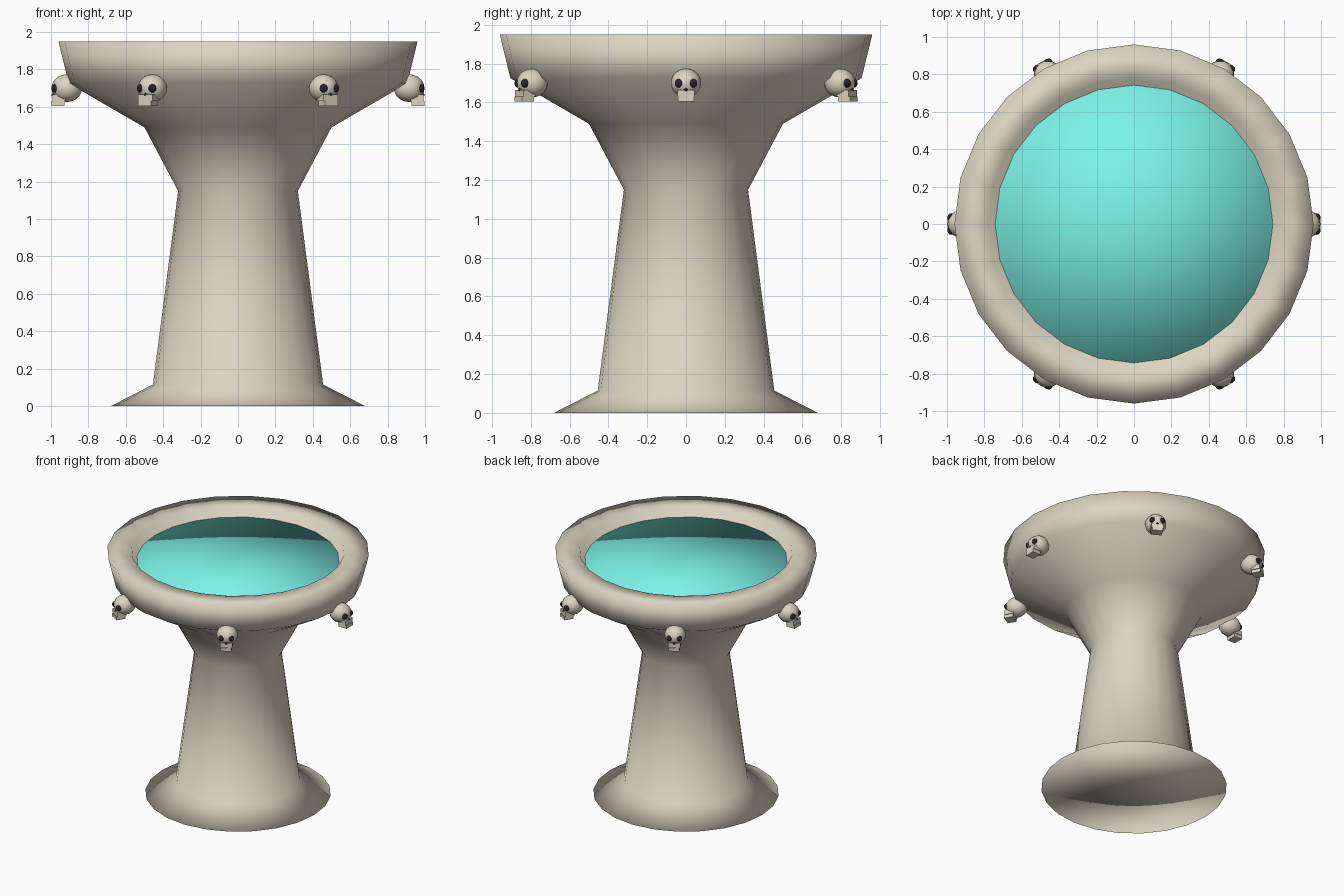
import bpy, bmesh, math
from mathutils import Matrix, Vector

if "Cube" in bpy.data.objects:
    bpy.data.objects.remove(bpy.data.objects["Cube"])


def material(name, rgb):
    m = bpy.data.materials.new(name)
    m.diffuse_color = (*rgb, 1)
    m.use_nodes = True
    m.node_tree.nodes["Principled BSDF"].inputs["Base Color"].default_value = m.diffuse_color
    return m


STONE = material("stone", (0.72, 0.66, 0.54))
WATER = material("water", (0.20, 0.90, 0.80))
DARK = material("dark", (0.02, 0.02, 0.025))


def finish(bm, name, mat, smooth=True, matrix=None):
    bmesh.ops.recalc_face_normals(bm, faces=bm.faces)
    for f in bm.faces:
        f.smooth = smooth
    me = bpy.data.meshes.new(name)
    bm.to_mesh(me)
    bm.free()
    me.materials.append(mat)
    ob = bpy.data.objects.new(name, me)
    bpy.context.collection.objects.link(ob)
    if matrix:
        ob.matrix_world = matrix
    return ob


def lathe(name, profile, sides, mat):
    bm = bmesh.new()
    vs = [bm.verts.new((r, 0, z)) for r, z in profile]
    edges = [bm.edges.new(p) for p in zip(vs, vs[1:])]
    bmesh.ops.spin(bm, geom=vs + edges, cent=(0, 0, 0), axis=(0, 0, 1),
                   angle=math.tau, steps=sides, use_duplicate=False)
    bmesh.ops.remove_doubles(bm, verts=bm.verts, dist=1e-4)
    return finish(bm, name, mat)


# Pedestal, bowl and rim in one turned profile
lathe("stone_basin", [(0, 0), (0.68, 0), (0.455, 0.115), (0.32, 1.15), (0.5, 1.49),
                      (0.905, 1.725), (0.96, 1.95), (0.78, 1.95), (0.70, 1.80), (0, 1.78)],
      24, STONE)

# Water disc
lathe("water", [(0, 1.82), (0.755, 1.82), (0.755, 1.88), (0, 1.88)], 20, WATER)


def ball(name, loc, radii, mat, matrix, seg=12, rings=8):
    bm = bmesh.new()
    bmesh.ops.create_uvsphere(bm, u_segments=seg, v_segments=rings, radius=1,
                              matrix=Matrix.LocRotScale(Vector(loc), None, Vector(radii)))
    finish(bm, name, mat, True, matrix)


def box(name, loc, size, mat, matrix):
    bm = bmesh.new()
    bmesh.ops.create_cube(bm, size=1, matrix=Matrix.LocRotScale(Vector(loc), None, Vector(size)))
    finish(bm, name, mat, False, matrix)


# Six skull ornaments facing outward (local +x is outward)
for i in range(6):
    m = Matrix.Rotation(i * math.tau / 6, 4, 'Z')
    ball(f"skull_{i}", (0.915, 0, 1.70), (0.082, 0.078, 0.074), STONE, m, 16, 10)
    box(f"upper_jaw_{i}", (0.958, 0, 1.648), (0.07, 0.09, 0.034), STONE, m)
    box(f"lower_jaw_{i}", (0.963, 0, 1.617), (0.07, 0.08, 0.026), STONE, m)
    for s in (-1, 1):
        ball(f"eye_socket_{i}_{s}", (0.977, s * 0.035, 1.699), (0.021, 0.023, 0.023), DARK, m)
    bm = bmesh.new()
    bmesh.ops.create_cone(bm, cap_ends=True, segments=4, radius1=0.014, radius2=0, depth=0.024,
                          matrix=Matrix.Translation((0.986, 0, 1.672)))
    finish(bm, f"nose_{i}", DARK, False, m)
